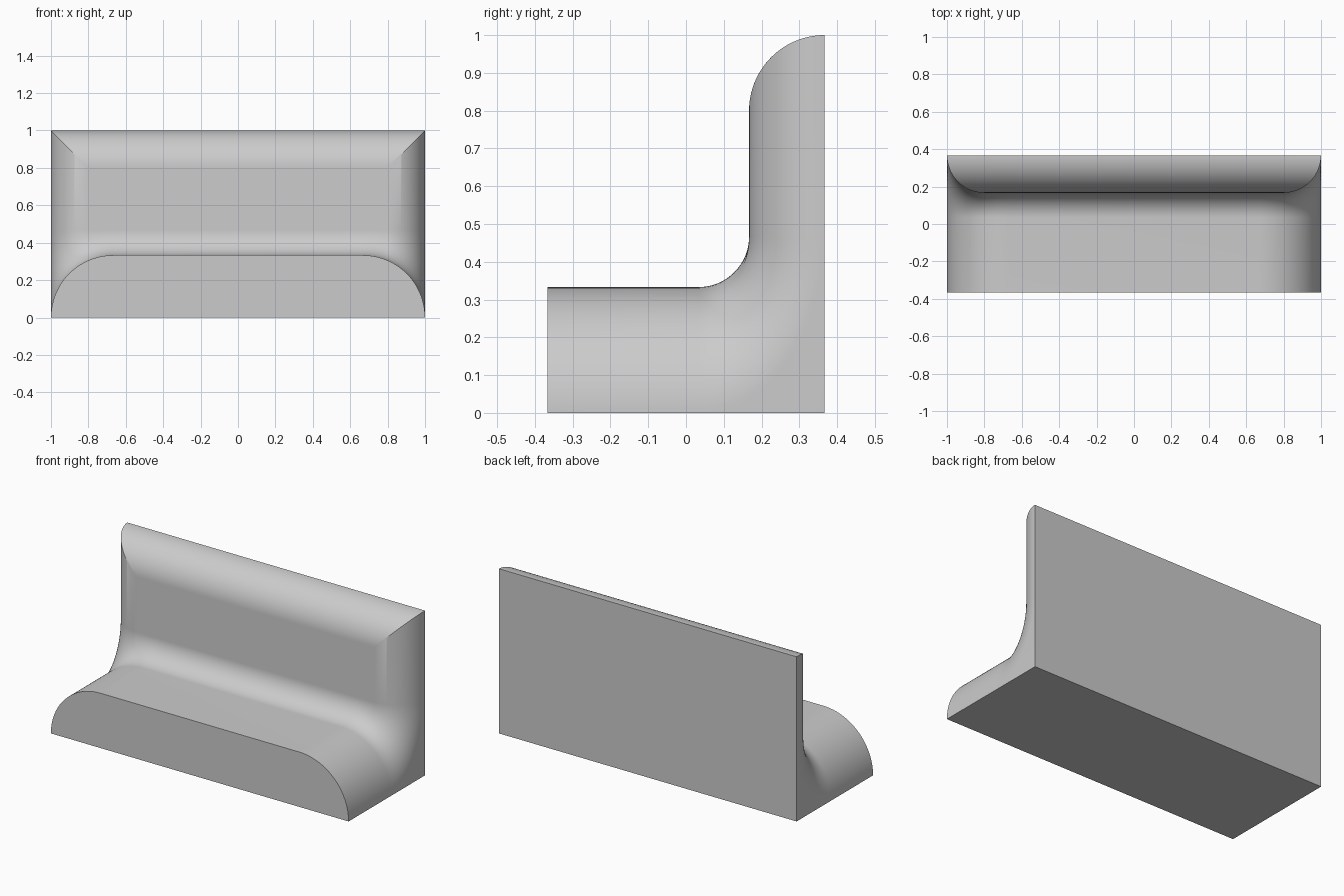
import bpy, bmesh
from math import sin, cos, pi, sqrt, asin

cube = bpy.data.objects.get("Cube")
if cube:
    bpy.data.objects.remove(cube)

# Main dimensions
FRONT, BACK, TOP = -0.367, 0.367, 1.0
BASE_R = 0.333             # base height and its edge radius
WALL_R = 0.2               # back wall thickness and its edge radius
FY, FZ = 0.033, 0.467      # centre of the inner fillet
N = 24


def quarter(radius, x):
    """Height of a slab with quarter-round ends at distance x from the middle."""
    d = max(0.0, x - (1 - radius))
    return sqrt(max(0.0, radius ** 2 - d ** 2))


def section(x):
    """Closed side outline (y, z) at position x."""
    a = abs(x)
    h = quarter(BASE_R, a)
    wall = BACK - quarter(WALL_R, a)
    pts = [(FRONT, 0), (FRONT, h), (FY, h)]
    # inner fillet between base and wall
    for i in range(1, N + 1):
        t = pi / 2 * i / N
        pts.append((FY + (wall - FY) * sin(t), FZ - (FZ - h) * cos(t)))
    # rounded top edge, mitred against the rounded sides
    start = asin(min(1.0, max(0.0, (a - 1 + WALL_R) / WALL_R)))
    for i in range(N + 1):
        t = start + (pi / 2 - start) * i / N
        pts.append((BACK - WALL_R * cos(t), TOP - WALL_R + WALL_R * sin(t)))
    pts.append((BACK, 0))
    return pts


# Stations across the width, dense where the ends curve
half = {0.0}
for radius in (BASE_R, WALL_R):
    half |= {round(1 - radius + radius * sin(pi / 2 * i / N), 5) for i in range(N + 1)}
stations = sorted({s * x for x in half for s in (-1, 1)})

# Loft the sections into one solid
bm = bmesh.new()
rings = [[bm.verts.new((x, y, z)) for y, z in section(x)] for x in stations]
for r, s in zip(rings, rings[1:]):
    for i in range(len(r)):
        j = (i + 1) % len(r)
        bm.faces.new((r[i], r[j], s[j], s[i]))
bm.faces.new(rings[0])
bm.faces.new(rings[-1])
bmesh.ops.remove_doubles(bm, verts=bm.verts, dist=1e-5)
bmesh.ops.recalc_face_normals(bm, faces=bm.faces)
mesh = bpy.data.meshes.new("base_and_back")
bm.to_mesh(mesh)
bm.free()
body = bpy.data.objects.new("base_and_back", mesh)
bpy.context.collection.objects.link(body)

# Single grey finish
GREY = (0.6, 0.6, 0.6, 1)
mat = bpy.data.materials.new("plain grey")
mat.use_nodes = True
mat.diffuse_color = GREY
mat.node_tree.nodes["Principled BSDF"].inputs["Base Color"].default_value = GREY
mesh.materials.append(mat)

# Smooth the rounds, keep the creases
bpy.ops.object.select_all(action="DESELECT")
body.select_set(True)
bpy.context.view_layer.objects.active = body
bpy.ops.object.shade_smooth_by_angle()
